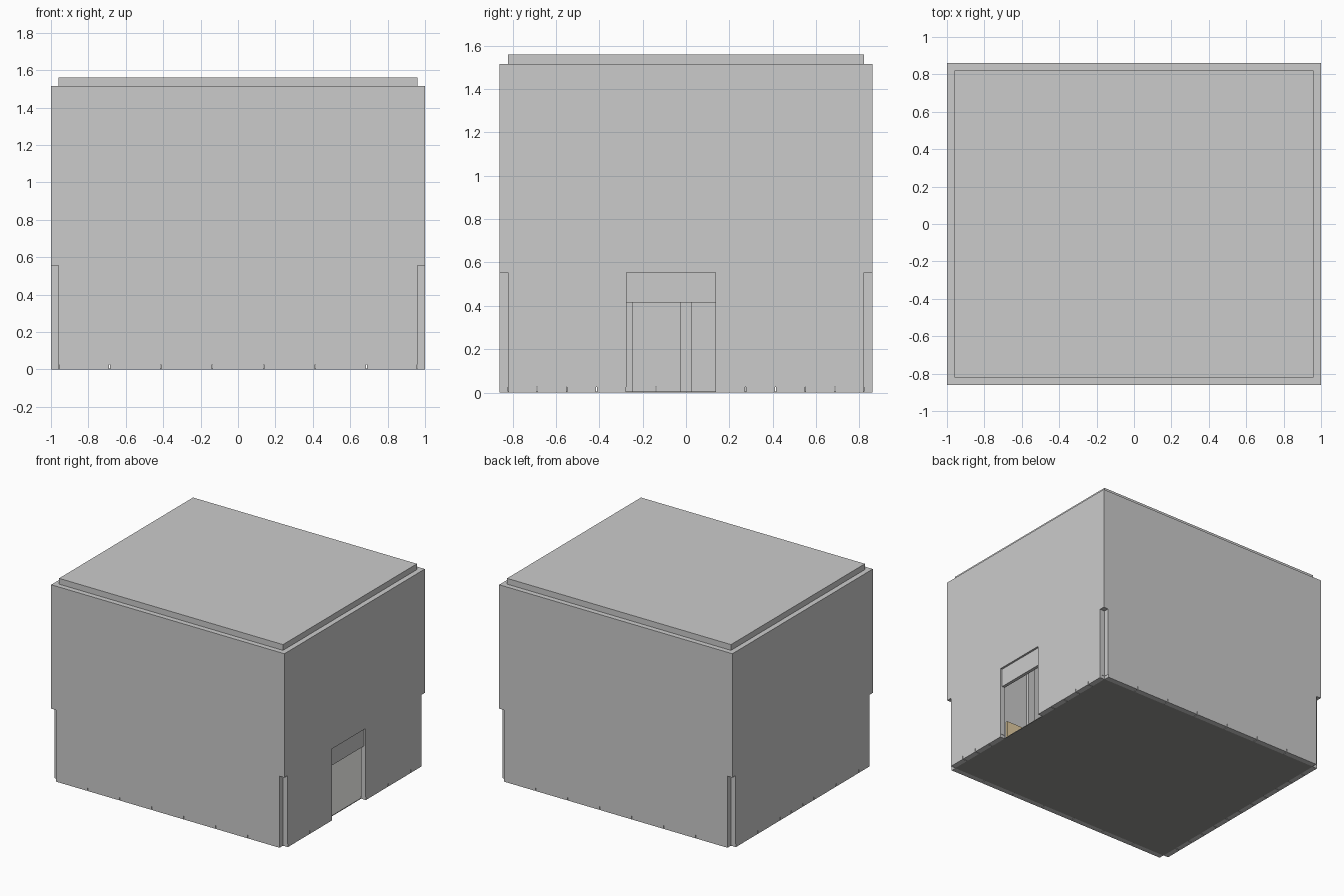
import bpy, bmesh
from mathutils import Vector

if "Cube" in bpy.data.objects:
    bpy.data.objects.remove(bpy.data.objects["Cube"])

W, D, T = 1.0, 0.86, 0.04            # half width, half depth, wall thickness
WALL_TOP, ROOF_TOP, NOTCH, BASE = 1.515, 1.56, 0.555, 0.025
PITCH = 0.275
DOOR = (-0.275, 0.135)


def material(name, rgb):
    m = bpy.data.materials.new(name)
    m.diffuse_color = (*rgb, 1)
    m.use_nodes = True
    m.node_tree.nodes["Principled BSDF"].inputs["Base Color"].default_value = m.diffuse_color
    return m


def prism(name, pts, direction, mat=None):
    """Extrude a planar outline along a direction."""
    bm = bmesh.new()
    f = bm.faces.new([bm.verts.new(p) for p in pts])
    r = bmesh.ops.extrude_face_region(bm, geom=[f])
    vs = [v for v in r["geom"] if isinstance(v, bmesh.types.BMVert)]
    bmesh.ops.translate(bm, verts=vs, vec=Vector(direction))
    bmesh.ops.recalc_face_normals(bm, faces=bm.faces)
    me = bpy.data.meshes.new(name)
    bm.to_mesh(me)
    bm.free()
    ob = bpy.data.objects.new(name, me)
    bpy.context.collection.objects.link(ob)
    if mat:
        me.materials.append(mat)
    return ob


def box(name, lo, hi, mat=None):
    x0, y0, z0 = lo
    x1, y1, z1 = hi
    return prism(name, [(x0, y0, z0), (x1, y0, z0), (x1, y1, z0), (x0, y1, z0)],
                 (0, 0, z1 - z0), mat)


floor_grey = material("floor_grey", (0.3, 0.3, 0.29))
tan = material("tan", (0.75, 0.6, 0.35))

# Front and back walls, with the lower corners cut away
outline = [(-W, NOTCH), (-W + T, NOTCH), (-W + T, BASE), (W - T, BASE),
           (W - T, NOTCH), (W, NOTCH), (W, WALL_TOP), (-W, WALL_TOP)]
for name, y, s in (("front_wall", -D, 1), ("back_wall", D, -1)):
    prism(name, [(x, y, z) for x, z in outline], (0, s * T, 0))

# Side walls between them, the right one with a doorway
e = D - T
plain = [(-e, BASE), (e, BASE), (e, WALL_TOP), (-e, WALL_TOP)]
doorway = [(-e, BASE), (DOOR[0], BASE), (DOOR[0], NOTCH), (DOOR[1], NOTCH),
           (DOOR[1], BASE), (e, BASE), (e, WALL_TOP), (-e, WALL_TOP)]
prism("left_wall", [(-W, y, z) for y, z in plain], (T, 0, 0))
prism("right_wall", [(W, y, z) for y, z in doorway], (-T, 0, 0))

# Recessed panel over the doorway
box("door_lintel", (W - T, DOOR[0], 0.415), (W - 0.015, DOOR[1], NOTCH))

# Roof slab set inside the walls and floor plate
box("roof", (-W + T, -e, WALL_TOP - 0.04), (W - T, e, ROOF_TOP))
box("floor", (-W + T, -e, 0), (W - T, e, 0.005), floor_grey)


# Base panels below the walls, split by narrow seams
def base_run(name, a, b, seams, side, along_x):
    cuts = [a] + [c for c in seams if a + 0.01 < c < b - 0.01] + [b]
    for i, (p, q) in enumerate(zip(cuts, cuts[1:])):
        p, q = p + 0.002, q - 0.002
        if along_x:
            lo, hi = sorted((side * D, side * (D - T)))
            box(f"{name}_{i}", (p, lo, 0), (q, hi, BASE))
        else:
            lo, hi = sorted((side * W, side * (W - T)))
            box(f"{name}_{i}", (lo, p, 0), (hi, q, BASE))


x_seams = [(i - 2.5) * PITCH for i in range(6)]
y_seams = [i * PITCH / 2 for i in range(-5, 6)]
base_run("front_base", -W + T, W - T, x_seams, -1, True)
base_run("back_base", -W + T, W - T, x_seams, 1, True)
base_run("left_base", -e, e, y_seams, -1, False)
base_run("right_base_front", -e, DOOR[0], y_seams, 1, False)
base_run("right_base_back", DOOR[1], e, y_seams, 1, False)

# Interior wall ribs
for i in range(-2, 3):
    y = i * PITCH
    box("left_rib", (-W + T, y - 0.0275, 0.005), (-W + T + 0.02, y + 0.0275, 1.475))
for i in range(-3, 4):
    x = i * PITCH
    for s in (-1, 1):
        lo, hi = sorted((s * e, s * (e - 0.02)))
        box("side_rib", (x - 0.0275, lo, 0.005), (x + 0.0275, hi, 1.475))

# Interior tan panel on the front wall
box("inner_panel", (0.33, -e, 0.1), (0.49, -e + 0.015, 0.55), tan)
